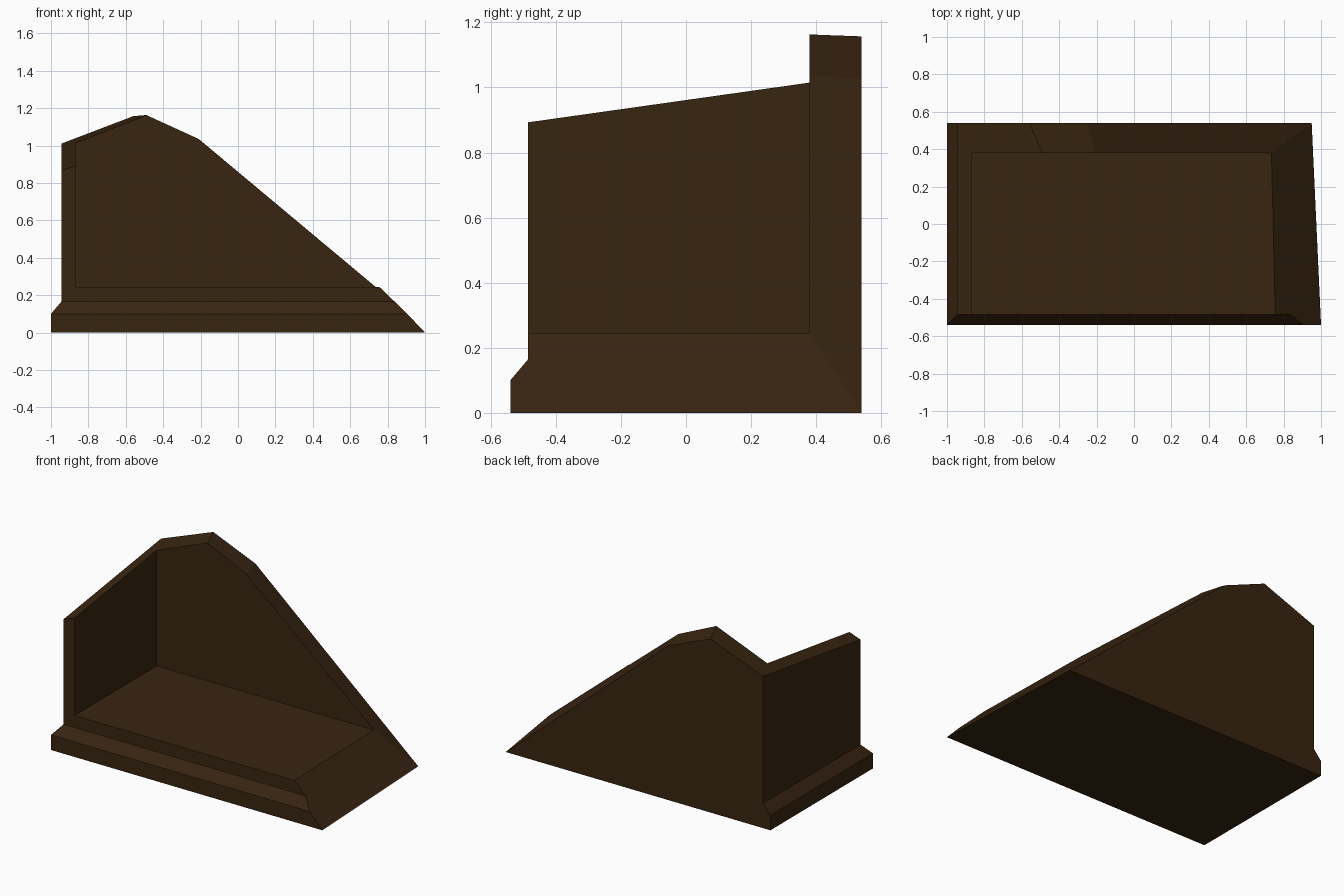
import bpy
import bmesh

cube = bpy.data.objects.get("Cube")
if cube:
    bpy.data.objects.remove(cube, do_unlink=True)

# Dark wood colour
wood = bpy.data.materials.new("dark_brown_wood")
wood.use_nodes = True
colour = (0.040, 0.0185, 0.0055, 1)
wood.diffuse_color = colour
wood.node_tree.nodes["Principled BSDF"].inputs["Base Color"].default_value = colour

# Main depths and widths
FRONT, LEDGE, INNER, BACK = -0.54, -0.485, 0.38, 0.54
END, OUTER, INSIDE = -1, -0.945, -0.865
LIP_Z, LEDGE_Z, DECK_Z = 0.10, 0.165, 0.245

# Corners shared by neighbouring parts
corners = {
    # Footprint
    "foot_left_front": (END, FRONT, 0), "foot_right_front": (1, FRONT, 0),
    "foot_right_back": (0.95, BACK, 0), "foot_left_back": (END, BACK, 0),
    # Plinth lip and chamfer
    "lip_left_front": (END, FRONT, LIP_Z), "lip_right_front": (0.905, FRONT, LIP_Z),
    "lip_left_back": (END, BACK, LIP_Z),
    "ledge_left_front": (OUTER, LEDGE, LEDGE_Z), "ledge_right_front": (0.838, LEDGE, LEDGE_Z),
    "ledge_left_back": (OUTER, BACK, LEDGE_Z),
    # Deck
    "deck_left_front": (INSIDE, LEDGE, DECK_Z), "deck_right_front": (0.755, LEDGE, DECK_Z),
    "deck_right_back": (0.735, INNER, DECK_Z), "deck_left_back": (INSIDE, INNER, DECK_Z),
    # Side wall top
    "wall_outer_front": (OUTER, LEDGE, 0.865), "wall_inner_front": (INSIDE, LEDGE, 0.893),
    "wall_inner_back": (INSIDE, INNER, 1.015), "wall_outer_back": (OUTER, BACK, 1.01),
    # Back wall crest
    "peak_front": (-0.49, INNER, 1.163), "peak_back": (-0.56, BACK, 1.157),
    "shoulder_front": (-0.21, INNER, 1.035), "shoulder_back": (-0.25, BACK, 1.03),
}

bm = bmesh.new()
verts = {name: bm.verts.new(co) for name, co in corners.items()}


def panel(names):
    bm.faces.new([verts[n] for n in names.split()])


# Plinth
panel("foot_left_front foot_right_front foot_right_back foot_left_back")
panel("foot_left_front foot_right_front lip_right_front lip_left_front")
panel("foot_left_front lip_left_front lip_left_back foot_left_back")
panel("lip_left_front lip_right_front ledge_right_front ledge_left_front")
panel("lip_left_front ledge_left_front ledge_left_back lip_left_back")

# Deck with its front face and end ramp
panel("deck_left_front deck_right_front deck_right_back deck_left_back")
panel("ledge_left_front ledge_right_front deck_right_front deck_left_front "
      "wall_inner_front wall_outer_front")
panel("deck_right_back deck_right_front ledge_right_front lip_right_front "
      "foot_right_front foot_right_back")

# Side wall
panel("ledge_left_front wall_outer_front wall_outer_back ledge_left_back")
panel("wall_outer_front wall_inner_front wall_inner_back wall_outer_back")
panel("deck_left_front wall_inner_front wall_inner_back deck_left_back")

# Back wall
panel("deck_left_back deck_right_back shoulder_front peak_front wall_inner_back")
panel("wall_inner_back peak_front peak_back wall_outer_back")
panel("peak_front shoulder_front shoulder_back peak_back")
panel("shoulder_front deck_right_back foot_right_back shoulder_back")
panel("foot_left_back lip_left_back ledge_left_back wall_outer_back "
      "peak_back shoulder_back foot_right_back")

bmesh.ops.recalc_face_normals(bm, faces=bm.faces)
mesh = bpy.data.meshes.new("walled_ramp_block")
bm.to_mesh(mesh)
bm.free()
mesh.materials.append(wood)
block = bpy.data.objects.new("walled_ramp_block", mesh)
bpy.context.collection.objects.link(block)
